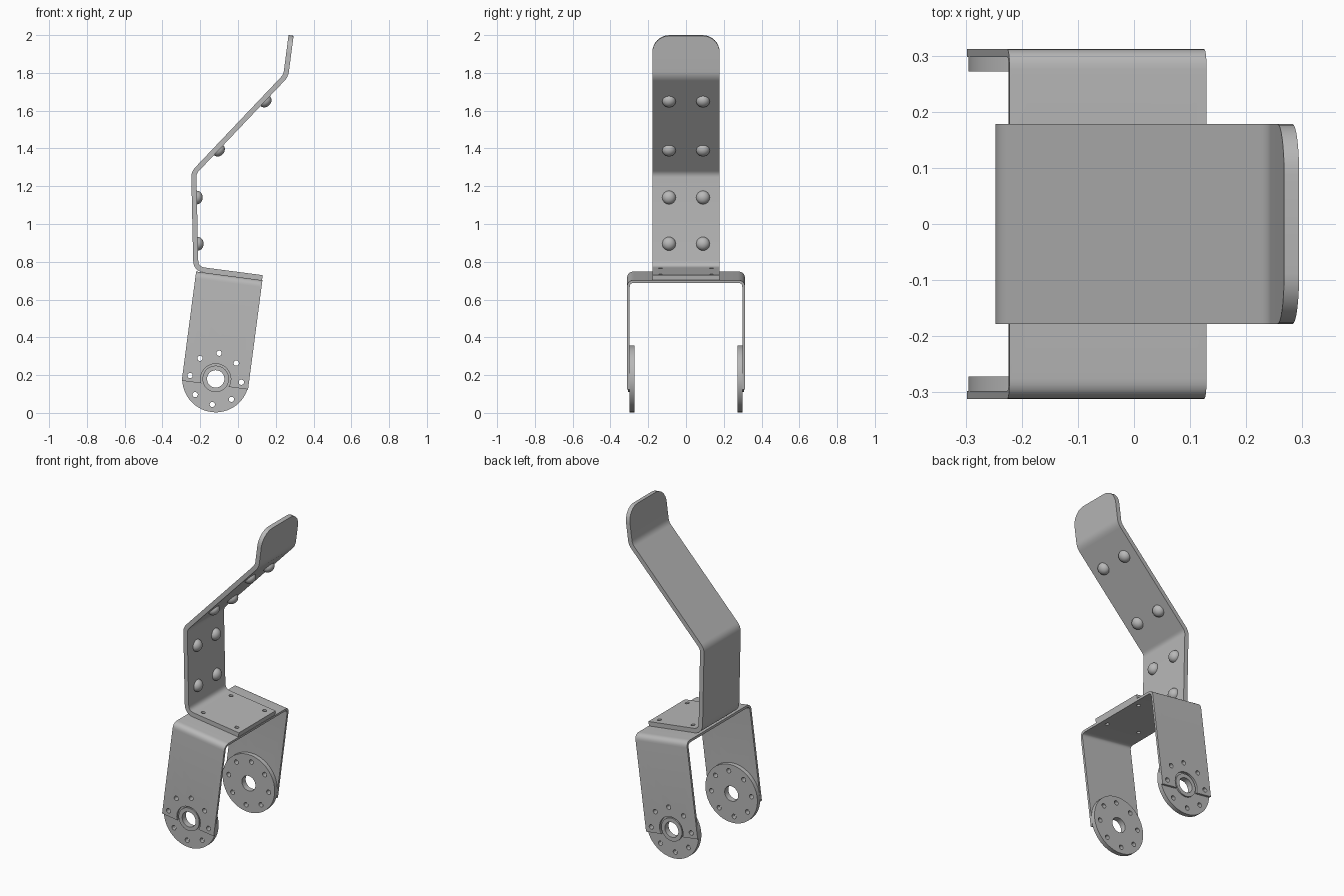
import bpy, bmesh
from math import sin, cos, pi, radians
from mathutils import Vector, Matrix

if "Cube" in bpy.data.objects:
    bpy.data.objects.remove(bpy.data.objects["Cube"], do_unlink=True)

grey = bpy.data.materials.new("plain grey metal")
grey.use_nodes = True
colour = (0.48, 0.48, 0.48, 1)
grey.diffuse_color = colour
grey.node_tree.nodes["Principled BSDF"].inputs["Base Color"].default_value = colour

# Tilted frame of the fork, with its origin on the pivot axis
TILT = Matrix.Translation((-0.118, 0, 0.18)) @ Matrix.Rotation(radians(7.5), 4, 'Y')
ALONG_Y = Matrix.Rotation(pi / 2, 4, 'X')
THICK = 0.027


def make(name, bm, matrix=Matrix()):
    bmesh.ops.recalc_face_normals(bm, faces=bm.faces)
    mesh = bpy.data.meshes.new(name)
    bm.to_mesh(mesh)
    bm.free()
    mesh.transform(matrix)
    mesh.materials.append(grey)
    obj = bpy.data.objects.new(name, mesh)
    bpy.context.collection.objects.link(obj)
    return obj


def activate(obj):
    bpy.ops.object.select_all(action='DESELECT')
    obj.select_set(True)
    bpy.context.view_layer.objects.active = obj


def cut(obj, cutter):
    activate(obj)
    mod = obj.modifiers.new("holes", 'BOOLEAN')
    mod.operation, mod.solver, mod.object = 'DIFFERENCE', 'EXACT', cutter
    bpy.ops.object.modifier_apply(modifier=mod.name)
    bpy.data.objects.remove(cutter, do_unlink=True)


def finish(obj):
    activate(obj)
    bpy.ops.object.shade_smooth_by_angle(angle=radians(30))


def cylinder(bm, radius, depth, matrix, segments=24):
    bmesh.ops.create_cone(bm, cap_ends=True, segments=segments, radius1=radius,
                          radius2=radius, depth=depth, matrix=matrix)


def rounded(points, radii, steps=6):
    """Polyline with its inner corners replaced by short curves."""
    pts = [Vector(p) for p in points]
    path = [pts[0]]
    for a, b, c, r in zip(pts, pts[1:], pts[2:], radii):
        p, q = b + (a - b).normalized() * r, b + (c - b).normalized() * r
        for i in range(steps + 1):
            t = i / steps
            path.append(p * (1 - t) ** 2 + b * 2 * t * (1 - t) + q * t * t)
    return path + [pts[-1]]


def bent_sheet(path, widths, thick, place):
    """Sheet of given thickness along a 2D path; place maps (a, b, across) to 3D."""
    bm, rings = bmesh.new(), []
    for i, p in enumerate(path):
        before = (p - path[i - 1]).normalized() if i else None
        after = (path[i + 1] - p).normalized() if i < len(path) - 1 else before
        before = before or after
        d = (before + after).normalized()
        n = Vector((d.y, -d.x)) * thick / 2 / d.dot(after)
        w = widths[i]
        rings.append([bm.verts.new(place(*(p + n * s), w * e))
                      for s, e in ((1, -1), (1, 1), (-1, 1), (-1, -1))])
    for r, s in zip(rings, rings[1:]):
        for k in range(4):
            bm.faces.new((r[k], r[(k + 1) % 4], s[(k + 1) % 4], s[k]))
    bm.faces.new(rings[0])
    bm.faces.new(rings[-1])
    return bm


def add_screw_holes(bm):
    for k in range(8):
        a = k * pi / 4
        at = Matrix.Translation((0.137 * cos(a), 0, 0.137 * sin(a)))
        cylinder(bm, 0.014, 1, at @ ALONG_Y, 16)


def add_mount_holes(bm):
    for u in (-0.10, 0.13):
        for y in (-0.135, 0.135):
            cylinder(bm, 0.012, 0.14, Matrix.Translation((u, y, 0.56)), 16)


# Bent strap: foot, upright, sloping part and rounded tip
foot_end = TILT @ Vector((0.175, 0, 0.5635))
corners = [(foot_end.x, foot_end.z), (-0.223, 0.762), (-0.234, 1.272),
           (0.253, 1.785), (0.281, 1.998)]
path = rounded(corners, (0.045, 0.025, 0.025))
half, tip_r = 0.178, 0.09
tip = path.pop()
tip_dir = (tip - path[-1]).normalized()
widths = [half] * len(path)
for i in range(9):
    t = i / 8 * pi / 2
    path.append(tip - tip_dir * tip_r * (1 - sin(t)))
    widths.append(half - tip_r + tip_r * cos(t))
strap = make("bent_strap", bent_sheet(path, widths, THICK, lambda a, b, c: (a, c, b)))
cutter = bmesh.new()
add_mount_holes(cutter)
cut(strap, make("strap_cutter", cutter, TILT))
finish(strap)

# Domed rivets on the inner faces of the strap
for part, low, high, heights in (("lower", 1, 2, (0.895, 1.14)),
                                 ("upper", 2, 3, (1.40, 1.66))):
    a, b = Vector(corners[low]), Vector(corners[high])
    d = (b - a).normalized()
    normal = Vector((d.y, 0, -d.x))
    turn = normal.to_track_quat('Z', 'Y').to_matrix().to_4x4()
    for row, z in enumerate(heights):
        mid = a + d * ((z - a.y) / d.y)
        for side, y in (("right", -0.09), ("left", 0.09)):
            bm = bmesh.new()
            bmesh.ops.create_uvsphere(bm, u_segments=24, v_segments=12, radius=0.036)
            bmesh.ops.delete(bm, geom=[v for v in bm.verts if v.co.z < -0.001],
                             context='VERTS')
            base = Vector((mid.x, y, mid.y)) + normal * THICK / 2
            squash = Matrix.Diagonal((1, 1, 0.85, 1))
            finish(make(f"{part}_rivet_{row + 1}_{side}", bm,
                        Matrix.Translation(base) @ turn @ squash))

# U-shaped fork, open around the hubs
leg_y, low, top = 0.305, -0.033, 0.543
path = rounded([(-leg_y, low), (-leg_y, top), (leg_y, top), (leg_y, low)], (0.03, 0.03))
fork = make("fork", bent_sheet(path, [0.177] * len(path), 0.014,
                               lambda a, b, c: (c, a, b)), TILT)
cutter = bmesh.new()
add_screw_holes(cutter)
add_mount_holes(cutter)
cylinder(cutter, 0.08, 1, ALONG_Y, 48)
cut(fork, make("fork_cutter", cutter, TILT))
finish(fork)

# Round horn discs inside the legs, each with a hub collar
for side, s in (("right", -1), ("left", 1)):
    for name, radius, inner, outer in (("horn_disc", 0.177, 0.272, 0.299),
                                       ("hub_collar", 0.07, 0.299, 0.308)):
        bm = bmesh.new()
        at = Matrix.Translation((0, s * (inner + outer) / 2, 0))
        cylinder(bm, radius, outer - inner, at @ ALONG_Y, 64)
        obj = make(f"{name}_{side}", bm, TILT)
        cutter = bmesh.new()
        cylinder(cutter, 0.046, 1, ALONG_Y, 32)
        if name == "horn_disc":
            add_screw_holes(cutter)
        cut(obj, make("bore_cutter", cutter, TILT))
        finish(obj)
